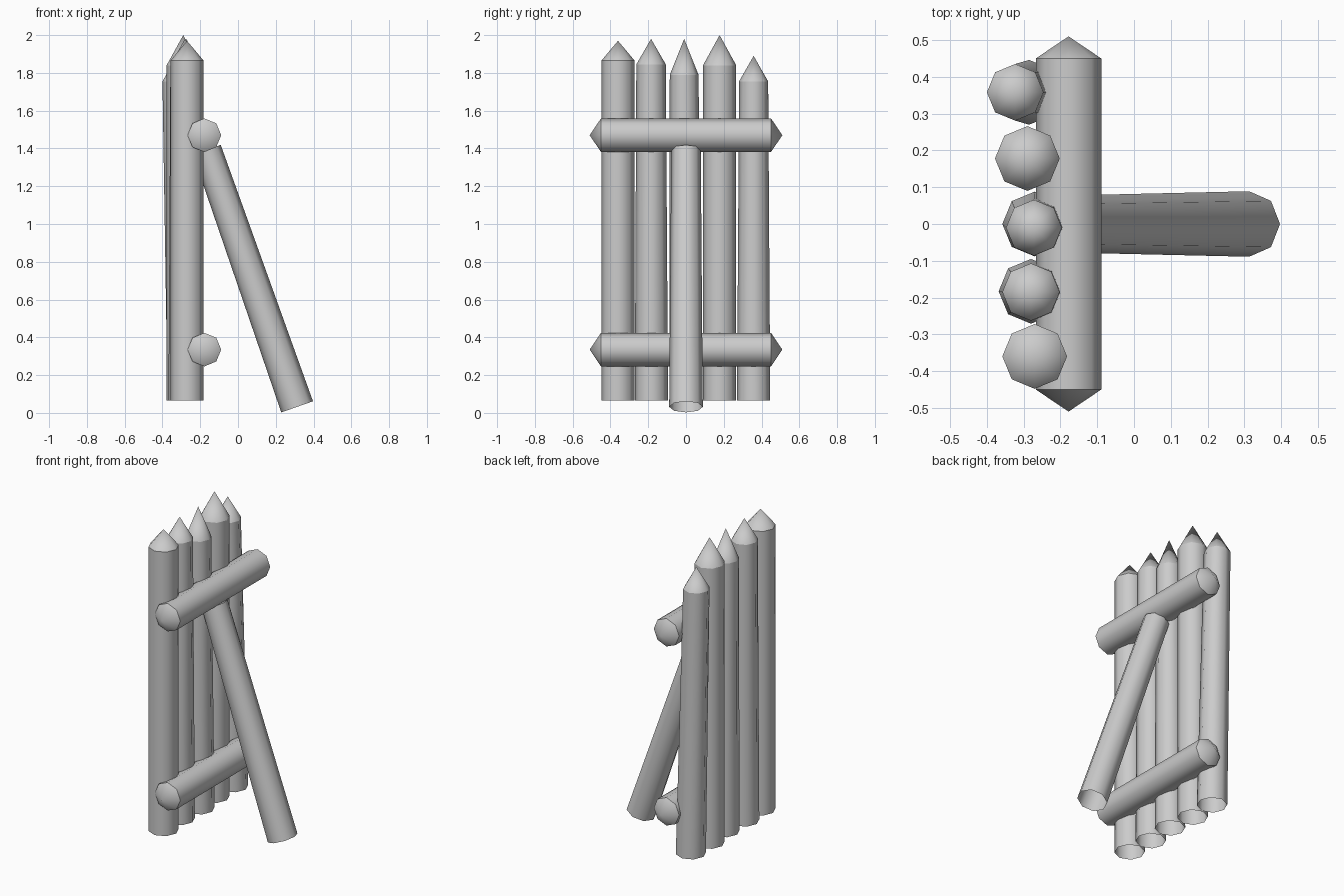
import bpy, bmesh, math
from mathutils import Vector

cube = bpy.data.objects.get("Cube")
if cube:
    bpy.data.objects.remove(cube, do_unlink=True)

SIDES = 8
grey = bpy.data.materials.new("light_grey")
grey.use_nodes = True
grey.diffuse_color = (0.6, 0.6, 0.6, 1)
grey.node_tree.nodes["Principled BSDF"].inputs["Base Color"].default_value = (0.6, 0.6, 0.6, 1)


def log(name, start, end, r0, r1, u, v, start_tip=None, end_tip=None):
    """Eight-sided log, rings spanned by u and v, ends left open unless given a pointed tip."""
    bm = bmesh.new()
    u, v = Vector(u), Vector(v)
    rings = []
    for centre, r in ((start, r0), (end, r1)):
        ring = []
        for i in range(SIDES):
            a = 2 * math.pi * i / SIDES
            ring.append(bm.verts.new(Vector(centre) + r * (math.cos(a) * u + math.sin(a) * v)))
        rings.append(ring)
    low, high = rings
    tips = [(ring, bm.verts.new(tip)) for ring, tip in ((low, start_tip), (high, end_tip)) if tip]
    for i in range(SIDES):
        j = (i + 1) % SIDES
        bm.faces.new((low[i], low[j], high[j], high[i]))
        for ring, tip in tips:
            pair = (ring[i], ring[j]) if ring is high else (ring[j], ring[i])
            bm.faces.new((*pair, tip))
    for f in bm.faces:
        f.smooth = True
    # Crisp shoulder where the point meets the shaft
    for ring, tip in tips:
        for i in range(SIDES):
            bm.edges.get((ring[i], ring[(i + 1) % SIDES])).smooth = False
    mesh = bpy.data.meshes.new(name)
    bm.to_mesh(mesh)
    bm.free()
    mesh.materials.append(grey)
    obj = bpy.data.objects.new(name, mesh)
    bpy.context.collection.objects.link(obj)
    return obj


X, Y, Z = Vector((1, 0, 0)), Vector((0, 1, 0)), Vector((0, 0, 1))

# Upright stakes: foot x, foot y, top x, top y, top radius, shoulder height, tip height
stakes = [
    (-0.27, -0.36, -0.27, -0.36, 0.088, 1.865, 1.97),
    (-0.28, -0.183, -0.28, -0.185, 0.078, 1.845, 1.98),
    (-0.27, 0.0, -0.272, -0.01, 0.076, 1.79, 1.98),
    (-0.29, 0.178, -0.29, 0.178, 0.088, 1.84, 2.0),
    (-0.285, 0.358, -0.323, 0.358, 0.077, 1.755, 1.89),
]
for n, (x0, y0, x1, y1, r, shoulder, tip) in enumerate(stakes, 1):
    log(f"stake_{n}", (x0, y0, 0.065), (x1, y1, shoulder), 0.088, r, X, Y,
        end_tip=(x1, y1, tip))

# Cross rails, pointed at both ends
for name, z in (("lower_rail", 0.335), ("upper_rail", 1.47)):
    log(name, (-0.178, -0.45, z), (-0.178, 0.45, z), 0.089, 0.089, Z, X,
        start_tip=(-0.178, -0.51, z), end_tip=(-0.178, 0.51, z))

# Slanted brace behind the wall
foot, head = Vector((0.313, 0, 0.032)), Vector((-0.165, 0, 1.393))
across = Y.cross((head - foot).normalized())
log("brace", foot, head, 0.089, 0.078, across, Y)
